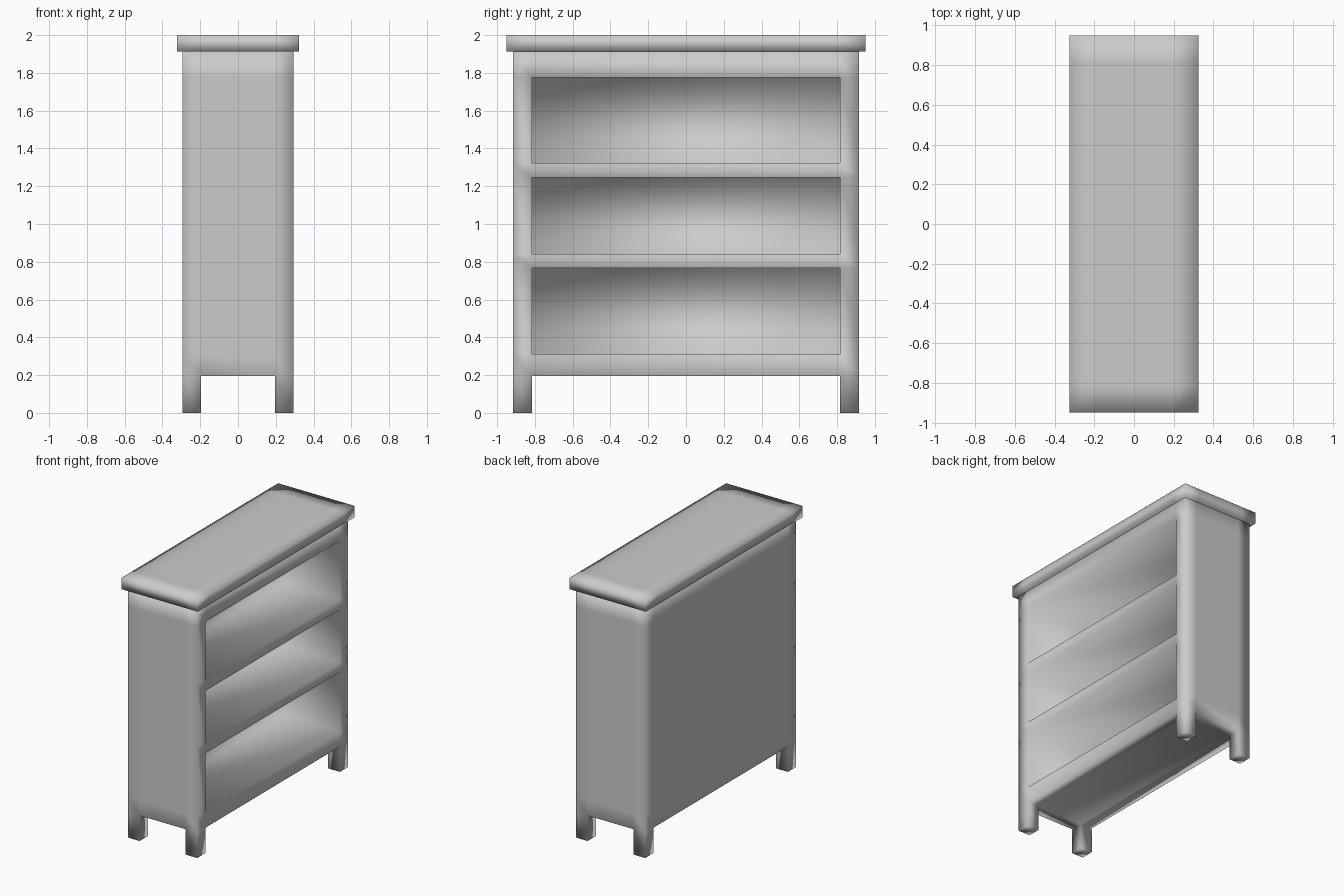
import bpy, bmesh
from mathutils import Vector

if "Cube" in bpy.data.objects:
    bpy.data.objects.remove(bpy.data.objects["Cube"])


def loop_box(lo, hi, cuts):
    """Box between two corners with edge loops at the given (axis, position) cuts."""
    bm = bmesh.new()
    bmesh.ops.create_cube(bm, size=1)
    lo, hi = Vector(lo), Vector(hi)
    for v in bm.verts:
        v.co = (lo + hi) / 2 + v.co * (hi - lo)
    for axis, pos in cuts:
        normal = Vector((0, 0, 0))
        normal[axis] = 1
        geom = bm.verts[:] + bm.edges[:] + bm.faces[:]
        bmesh.ops.bisect_plane(bm, geom=geom, plane_co=normal * pos, plane_no=normal)
    return bm


def extrude(bm, faces, offset):
    new = bmesh.ops.extrude_discrete_faces(bm, faces=faces)["faces"]
    verts = list({v for f in new for v in f.verts})
    bmesh.ops.translate(bm, verts=verts, vec=offset)


def finish(bm, name):
    bm.normal_update()
    for f in bm.faces:
        f.smooth = True
    mesh = bpy.data.meshes.new(name)
    bm.to_mesh(mesh)
    bm.free()
    bpy.context.collection.objects.link(bpy.data.objects.new(name, mesh))


HX, HY = 0.295, 0.916            # half depth and half width of the carcass
IX, IY = 0.195, 0.816            # inner lines of the legs and frame
BOTTOM, TOP = 0.195, 1.912
BAYS = [(0.311, 0.767), (0.841, 1.246), (1.322, 1.776)]
side_cuts = [(0, -IX), (0, IX), (1, -IY), (1, IY)]

# Carcass with loops along the frame and shelf edges
bm = loop_box((-HX, -HY, BOTTOM), (HX, HY, TOP),
              side_cuts + [(2, z) for bay in BAYS for z in bay])

# Legs: pull the four bottom corner faces down to the floor
feet = []
for f in bm.faces:
    c = f.calc_center_median()
    if c.z < BOTTOM + 0.001 and abs(c.x) > IX and abs(c.y) > IY:
        feet.append(f)
extrude(bm, feet, (0, 0, -BOTTOM))

# Shelf bays: push the open-side panels back into the carcass
bays = []
for f in bm.faces:
    c = f.calc_center_median()
    if c.x > HX - 0.001 and abs(c.y) < 0.01 and any(a < c.z < b for a, b in BAYS):
        bays.append(f)
extrude(bm, bays, (-0.48, 0, 0))
finish(bm, "carcass_with_shelves")

# Overhanging top board
finish(loop_box((-0.324, -0.95, TOP), (0.324, 0.95, 2.0), side_cuts), "top_board")
